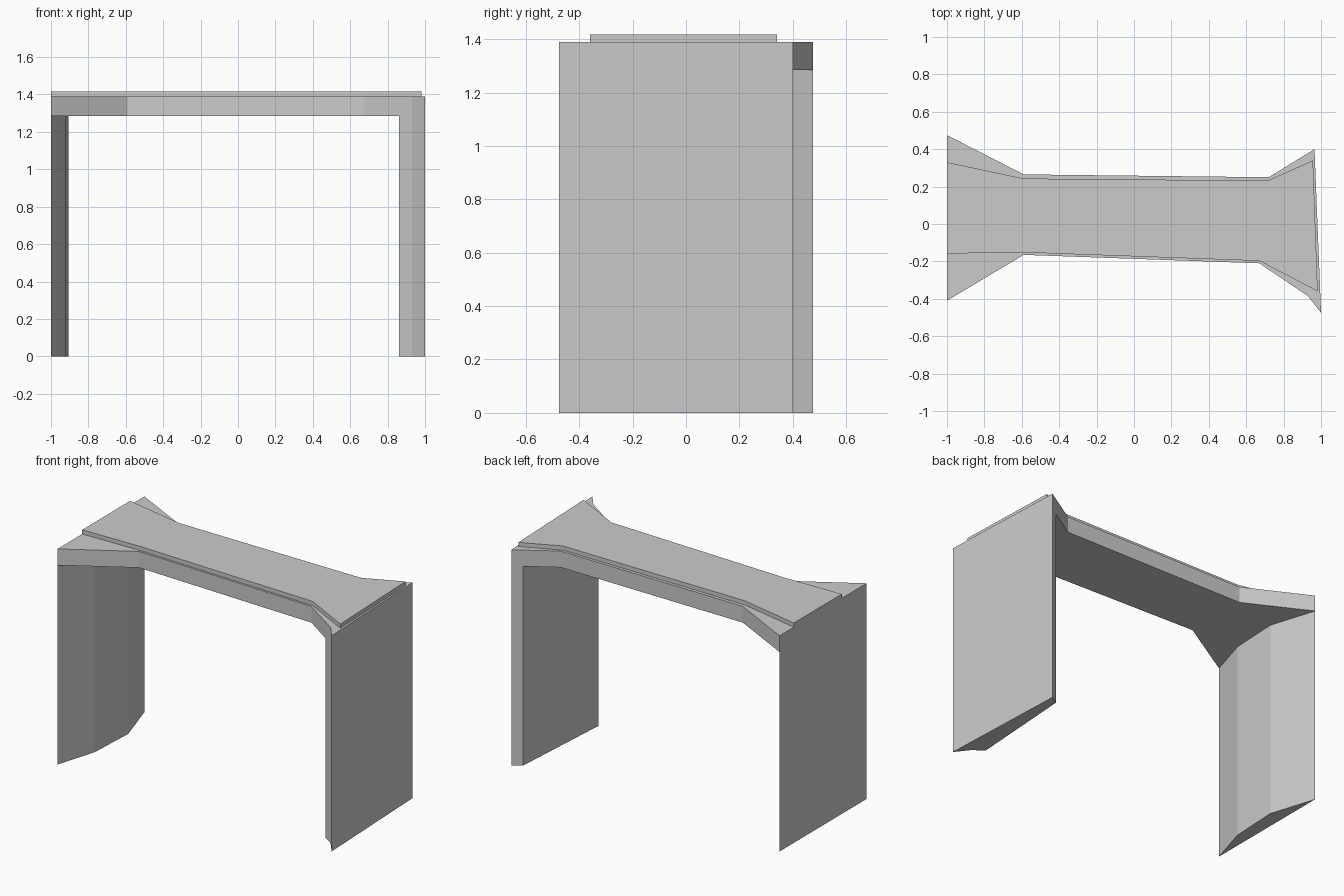
import bpy, bmesh

if "Cube" in bpy.data.objects:
    bpy.data.objects.remove(bpy.data.objects["Cube"])


def prism(name, outline, z0, z1):
    """Extrude a plan outline (x, y) vertically between two heights."""
    bm = bmesh.new()
    base = bm.faces.new([bm.verts.new((x, y, z0)) for x, y in outline])
    ext = bmesh.ops.extrude_face_region(bm, geom=[base], use_keep_orig=True)
    top = [v for v in ext["geom"] if isinstance(v, bmesh.types.BMVert)]
    bmesh.ops.translate(bm, verts=top, vec=(0, 0, z1 - z0))
    bmesh.ops.recalc_face_normals(bm, faces=bm.faces)
    mesh = bpy.data.meshes.new(name)
    bm.to_mesh(mesh)
    bm.free()
    obj = bpy.data.objects.new(name, mesh)
    bpy.context.collection.objects.link(obj)
    return obj


LEG_TOP, BEAM_TOP, TOP = 1.285, 1.39, 1.417

# Left leg: flat outside, faceted bow on the inside
prism("left_leg", [(-1, -0.41), (-0.92, -0.145), (-0.905, 0.175), (-1, 0.475)],
      0, LEG_TOP)

# Right leg: thick panel tapering to its outer edges
prism("right_leg", [(1, -0.475), (0.965, 0.40), (0.908, 0.365),
                    (0.862, -0.339), (0.93, -0.385)], 0, LEG_TOP)

# Beam with flared ends resting on both legs
prism("beam", [(-1, 0.475), (-0.59, 0.265), (0.72, 0.25), (0.965, 0.40),
               (1, -0.475), (0.93, -0.385), (0.67, -0.21), (-0.59, -0.165),
               (-1, -0.41)], LEG_TOP, BEAM_TOP)

# Thin inset plate on top of the beam
prism("top_plate", [(-1, 0.33), (-0.59, 0.243), (0.715, 0.232), (0.957, 0.34),
                    (0.982, -0.36), (0.67, -0.197), (-0.59, -0.152),
                    (-1, -0.158)], BEAM_TOP, TOP)
